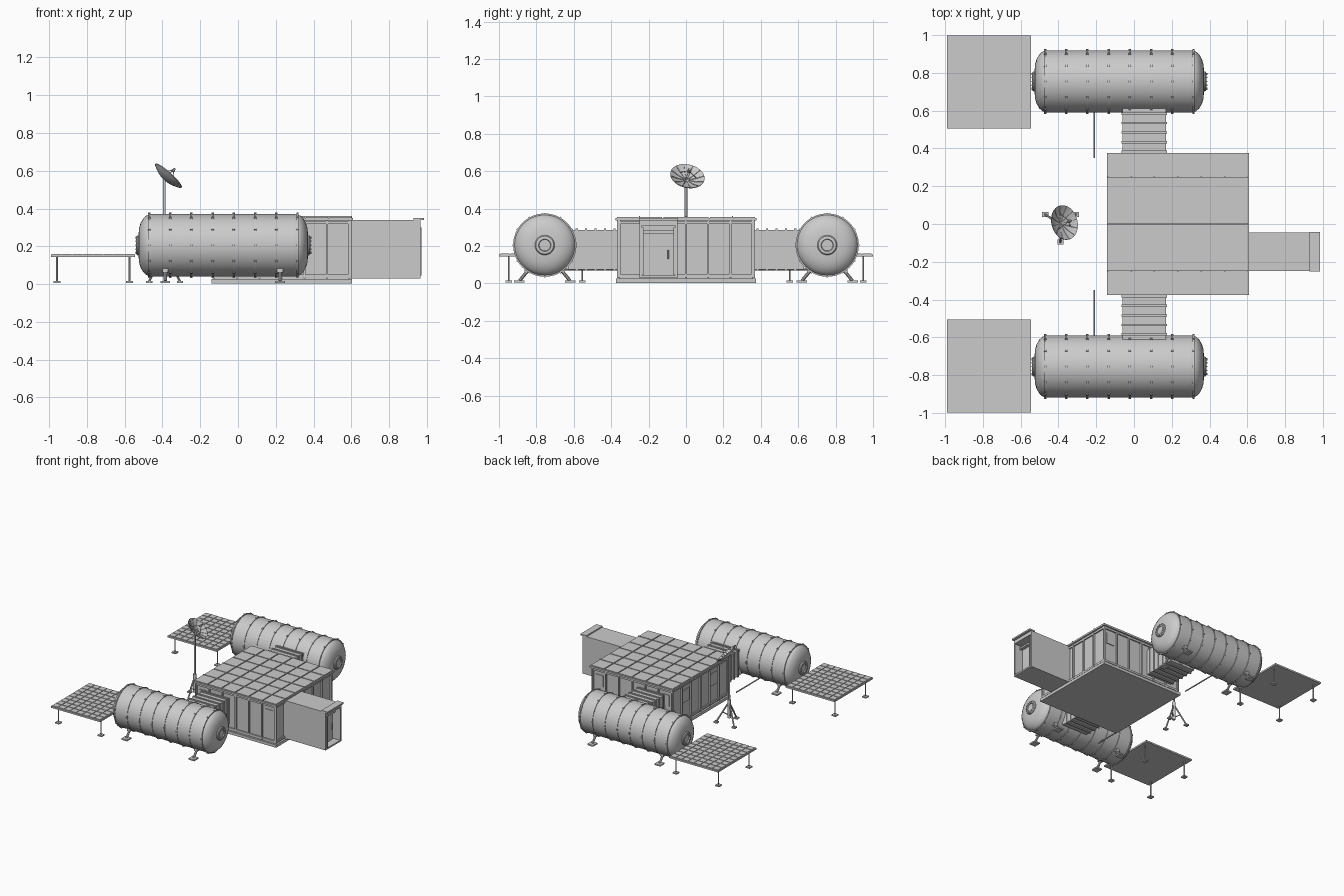
import bpy, bmesh, math
from mathutils import Vector, Matrix

if "Cube" in bpy.data.objects:
    bpy.data.objects.remove(bpy.data.objects["Cube"])


def finish(bm, name, smooth=False):
    bmesh.ops.remove_doubles(bm, verts=bm.verts, dist=1e-5)
    bmesh.ops.recalc_face_normals(bm, faces=bm.faces)
    me = bpy.data.meshes.new(name)
    bm.to_mesh(me)
    bm.free()
    ob = bpy.data.objects.new(name, me)
    bpy.context.collection.objects.link(ob)
    if smooth:
        bpy.ops.object.select_all(action='DESELECT')
        ob.select_set(True)
        bpy.context.view_layer.objects.active = ob
        bpy.ops.object.shade_smooth_by_angle(angle=math.radians(35))
    return ob


def box(bm, x0, x1, y0, y1, z0, z1):
    m = Matrix.Translation(((x0 + x1) / 2, (y0 + y1) / 2, (z0 + z1) / 2))
    bmesh.ops.create_cube(bm, size=1, matrix=m @ Matrix.Diagonal((x1 - x0, y1 - y0, z1 - z0, 1)))


def rod(bm, a, b, r, r2=None, seg=10):
    a, b = Vector(a), Vector(b)
    d = b - a
    m = Matrix.Translation((a + b) / 2) @ d.to_track_quat('Z', 'Y').to_matrix().to_4x4()
    bmesh.ops.create_cone(bm, cap_ends=True, segments=seg, radius1=r,
                          radius2=r if r2 is None else r2, depth=d.length, matrix=m)


def lathe(bm, pts, m, seg=48):
    # pts are (radius, height) pairs, spun round the local z axis
    vs = [bm.verts.new((r, 0, h)) for r, h in pts]
    es = [bm.edges.new(p) for p in zip(vs, vs[1:])]
    out = bmesh.ops.spin(bm, geom=vs + es, cent=(0, 0, 0), axis=(0, 0, 1),
                         angle=math.tau, steps=seg, use_duplicate=False)
    seen = set(vs)
    for f in bm.faces:
        if any(v in seen for v in f.verts) or f.index == -1:
            seen.update(f.verts)
    bmesh.ops.transform(bm, matrix=m, verts=[v for v in bm.verts if v in seen])


def tiles(bm, x0, x1, y0, y1, z0, z1, nx, ny, gap):
    dx, dy = (x1 - x0) / nx, (y1 - y0) / ny
    for i in range(nx):
        for j in range(ny):
            box(bm, x0 + i * dx + gap, x0 + (i + 1) * dx - gap,
                y0 + j * dy + gap, y0 + (j + 1) * dy - gap, z0, z1)


# Main module: base, walls, roof tiles
bm = bmesh.new()
box(bm, -.14, .605, -.373, .373, 0.003, .026)
box(bm, -.125, .59, -.358, .358, .026, .035)
finish(bm, "base_plate")
bm = bmesh.new()
box(bm, -.122, .587, -.355, .355, .03, .345)
finish(bm, "main_walls")
bm = bmesh.new()
box(bm, -.143, .608, -.376, .376, .336, .35)
tiles(bm, -.14, .605, -.373, .373, .349, .356, 6, 6, .004)
for y in (-.249, 0, .249):
    box(bm, -.14, .605, y - .003, y + .003, .35, .36)
finish(bm, "roof")

# Wall ribs, rails and raised panels on all four sides
bm = bmesh.new()
for i in range(7):
    t = -.358 + i * .1193
    w = .005
    for s in (-1, 1):
        box(bm, .2325 + t - w, .2325 + t + w, s * .368 if s < 0 else .35,
            -.35 if s < 0 else .368, .03, .34)
    box(bm, -.135, -.118, t - w, t + w, .03, .34)
    box(bm, .583, .6, t - w, t + w, .03, .34)
for z in (.042, .326):
    box(bm, -.132, .597, -.365, .365, z - .008, z + .008)
finish(bm, "wall_ribs")
bm = bmesh.new()
for s in (-1, 1):
    for x in (-.065, .532):
        box(bm, x - .035, x + .035, s * .357 - .004, s * .357 + .004, .2, .29)
for y in (-.18, .18):
    box(bm, -.128, -.118, y - .045, y + .045, .18, .28)
finish(bm, "wall_panels")

# Airlock with an open, recessed end
bm = bmesh.new()
y0, y1 = -.248, -.046
box(bm, .58, .9, y0, y1, .03, .34)
box(bm, .88, .966, y0, y0 + .012, .03, .34)
box(bm, .88, .966, y1 - .012, y1, .03, .34)
box(bm, .88, .966, y0, y1, .03, .042)
box(bm, .88, .966, y0, y1, .31, .34)
finish(bm, "airlock")
bm = bmesh.new()
box(bm, .93, .985, y0 - .003, y1 + .003, .338, .35)
finish(bm, "airlock_canopy")
bm = bmesh.new()
box(bm, .895, .908, y0 + .03, y1 - .03, .042, .265)
box(bm, .895, .93, y0 + .012, y1 - .012, .268, .282)
for y in (y0 + .016, y1 - .016):
    box(bm, .895, .972, y - .005, y + .005, .045, .3)
rod(bm, (.915, y1 - .05, .13), (.915, y1 - .05, .18), .004)
finish(bm, "airlock_door")

CX, CZ, R = -.078, .205, .165
BANDS = [CX - .393 + i * .1123 for i in range(8)]
DOME = [(.052, .449), (.09, .446), (.118, .438), (.142, .424), (.157, .408), (.164, .39)]

for s, side in ((-1, "front"), (1, "back")):
    cy = s * .755
    axis = Matrix.Translation((CX, cy, CZ)) @ Matrix.Rotation(math.pi / 2, 4, 'Y')
    # Pressure tank
    bm = bmesh.new()
    prof = [(0, .449)] + DOME + [(R, .375)]
    prof += [(r, -h) for r, h in reversed(prof)]
    lathe(bm, prof, axis, 64)
    finish(bm, side + "_tank", True)
    # Bands with clamp blocks
    for i, x in enumerate(BANDS):
        bm = bmesh.new()
        h = x - CX
        lathe(bm, [(.16, h - .004), (.169, h - .004), (.169, h + .004), (.16, h + .004)], axis, 64)
        for k in range(12):
            m = axis @ Matrix.Rotation(k * math.tau / 12, 4, 'Z') @ Matrix.Translation((.168, 0, h))
            bmesh.ops.create_cube(bm, size=1, matrix=m @ Matrix.Diagonal((.01, .009, .013, 1)))
        finish(bm, f"{side}_band_{i + 1}", True)
    # End hatches with bolts
    for e, end in ((-1, "left"), (1, "right")):
        bm = bmesh.new()
        lathe(bm, [(0, e * .456), (.03, e * .456), (.033, e * .463), (.048, e * .46),
                   (.053, e * .454), (.053, e * .44)], axis, 32)
        for k in range(12):
            a = k * math.tau / 12
            p = Vector((CX, cy + .042 * math.cos(a), CZ + .042 * math.sin(a)))
            rod(bm, p + Vector((e * .455, 0, 0)), p + Vector((e * .466, 0, 0)), .004, seg=6)
        finish(bm, f"{side}_{end}_hatch", True)
    # Tank legs and feet
    bm = bmesh.new()
    for x in (-.385, .222):
        for t in (-1, 1):
            rod(bm, (x, cy + t * .085, .075), (x, cy + t * .135, .015), .009)
            box(bm, x - .026, x + .026, cy + t * .137 - .028, cy + t * .137 + .028, .006, .017)
            box(bm, x - .015, x + .015, cy + t * .095 - .014, cy + t * .095 + .014, .06, .09)
    finish(bm, side + "_tank_legs")
    # Ribbed passage to the main module
    bm = bmesh.new()
    ya, yb = sorted((s * .35, s * .63))
    box(bm, -.06, .17, ya, yb, .076, .285)
    for d in (.382, .433, .484, .535, .584):
        box(bm, -.066, .176, s * d - .006, s * d + .006, .069, .293)
    finish(bm, side + "_passage")
    # Supply pipe
    bm = bmesh.new()
    rod(bm, (-.21, s * .35, .075), (-.21, s * .66, .075), .005)
    finish(bm, side + "_pipe")
    # Solar table with cells, legs and feet
    bm = bmesh.new()
    ya, yb = sorted((s * .506, s * .999))
    box(bm, -.99, -.546, ya, yb, .143, .156)
    tiles(bm, -.987, -.549, ya + .003, yb - .003, .155, .16, 8, 9, .003)
    finish(bm, side + "_solar_table")
    bm = bmesh.new()
    for x in (-.958, -.574):
        for y in (.555, .948):
            rod(bm, (x, s * y, .01), (x, s * y, .145), .005)
            box(bm, x - .018, x + .018, s * y - .018, s * y + .018, .006, .016)
    finish(bm, side + "_solar_legs")

# Antenna mast with tripod
bm = bmesh.new()
rod(bm, (-.39, 0, .06), (-.39, 0, .56), .007, seg=12)
rod(bm, (-.39, 0, .05), (-.39, 0, .2), .013, seg=12)
for fx, fy in ((-.47, .05), (-.308, .05), (-.39, -.095)):
    rod(bm, (-.39, 0, .18), (fx, fy, .015), .006)
    rod(bm, (-.39, 0, .07), ((fx - .39) / 2, fy / 2, .095), .004)
    box(bm, fx - .016, fx + .016, fy - .014, fy + .014, .006, .017)
finish(bm, "antenna_mast", True)

# Dish, ribs and feed
n = Vector((.65, .18, .72)).normalized()
m = Matrix.Translation((-.367, .008, .575)) @ n.to_track_quat('Z', 'Y').to_matrix().to_4x4()
curve = lambda r: -.028 + .028 * (r / .093) ** 2
rs = [0, .02, .04, .06, .078, .093]
bm = bmesh.new()
lathe(bm, [(r, curve(r)) for r in rs] + [(r, curve(r) - .004) for r in reversed(rs)], m, 32)
finish(bm, "dish", True)
bm = bmesh.new()
for k in range(12):
    q = Matrix.Rotation(k * math.tau / 12, 4, 'Z')
    pts = [m @ q @ Vector((r, 0, curve(r) + .001)) for r in (.012, .05, .09)]
    for a, b in zip(pts, pts[1:]):
        rod(bm, a, b, .002, seg=6)
for k in range(3):
    q = Matrix.Rotation(k * math.tau / 3, 4, 'Z')
    rod(bm, m @ q @ Vector((.055, 0, curve(.055))), m @ Vector((0, 0, .038)), .002, seg=6)
rod(bm, m @ Vector((0, 0, .03)), m @ Vector((0, 0, .05)), .01, .006)
rod(bm, m @ Vector((0, 0, -.028)), (-.39, 0, .55), .009)
finish(bm, "dish_feed")
